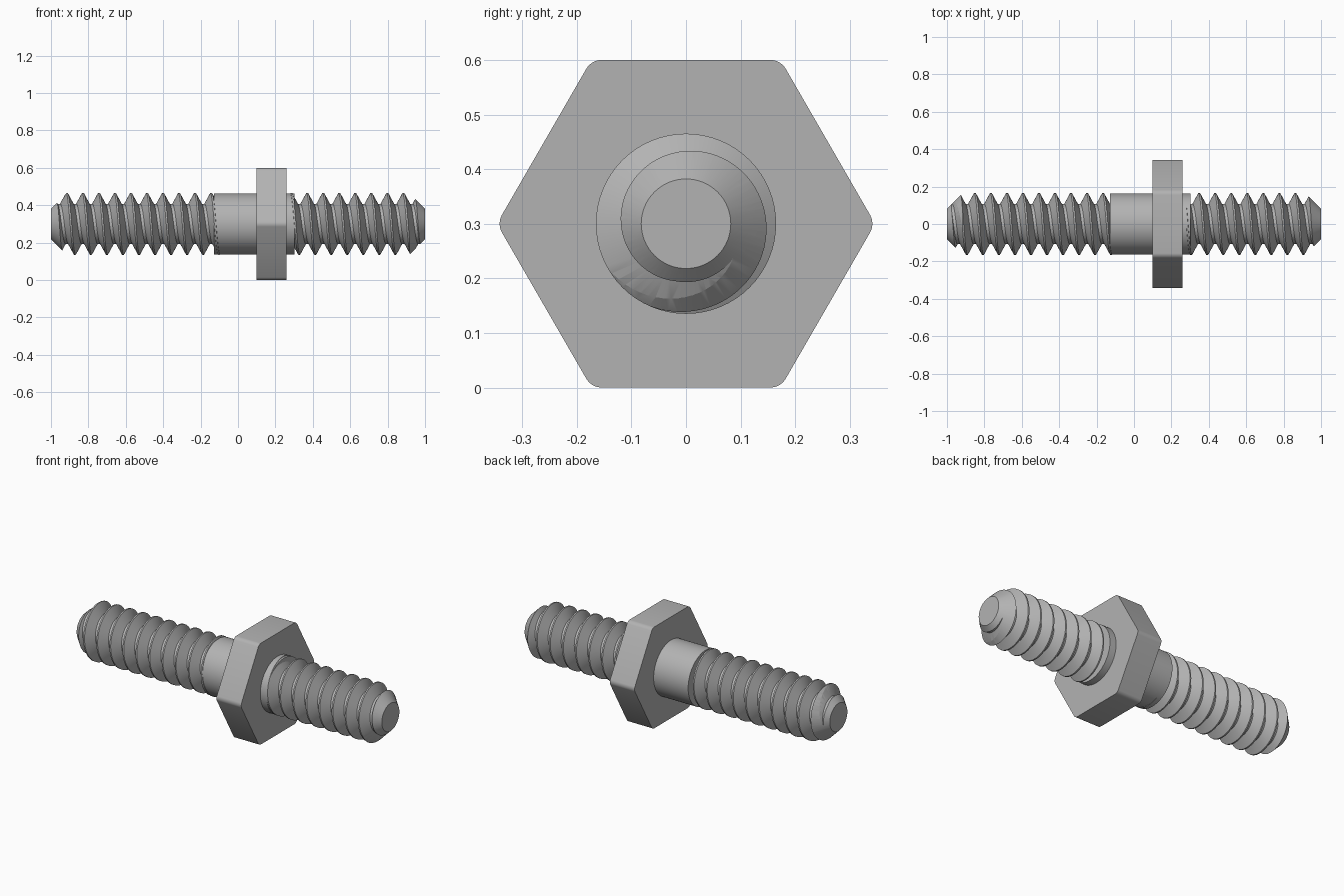
import bpy, bmesh, math
from mathutils import Matrix

AXIS_Z = 0.3
PITCH = 0.0857
CREST, ROOT, TIP = 0.165, 0.107, 0.082
STEPS = 64

if "Cube" in bpy.data.objects:
    bpy.data.objects.remove(bpy.data.objects["Cube"], do_unlink=True)

steel = bpy.data.materials.new("steel_grey")
steel.use_nodes = True
steel.diffuse_color = (0.45, 0.45, 0.45, 1)
steel.node_tree.nodes["Principled BSDF"].inputs["Base Color"].default_value = steel.diffuse_color


def finish(name, bm, angle=30):
    bmesh.ops.recalc_face_normals(bm, faces=bm.faces)
    mesh = bpy.data.meshes.new(name)
    bm.to_mesh(mesh)
    bm.free()
    mesh.materials.append(steel)
    ob = bpy.data.objects.new(name, mesh)
    bpy.context.collection.objects.link(ob)
    ob.location.z = AXIS_Z
    activate(ob)
    bpy.ops.object.shade_smooth_by_angle(angle=math.radians(angle))
    return ob


def activate(ob):
    bpy.ops.object.select_all(action='DESELECT')
    ob.select_set(True)
    bpy.context.view_layer.objects.active = ob


def lathe(name, profile, sides=STEPS):
    """Closed solid turned about x from (x, radius) points."""
    bm = bmesh.new()
    rings = [[bm.verts.new((x, r * math.cos(a), r * math.sin(a)))
              for a in (math.tau * k / sides for k in range(sides))] for x, r in profile]
    for a, b in zip(rings, rings[1:]):
        for k in range(sides):
            n = (k + 1) % sides
            bm.faces.new((a[k], a[n], b[n], b[k]))
    bm.faces.new(rings[0])
    bm.faces.new(rings[-1])
    return finish(name, bm)


def threaded_rod(name, lo, hi, crest_x, blank_profile):
    """Right-hand helical thread, trimmed to a turned blank with a chamfered tip."""
    # tooth section across one pitch: crest flat, flank, root flat, flank
    tooth = [(-0.05, CREST), (0.05, CREST), (0.41, ROOT), (0.59, ROOT), (0.95, CREST)]
    turns = math.ceil((hi - lo) / PITCH) + 5
    start = crest_x - PITCH * (math.ceil((crest_x - lo) / PITCH) + 3)
    bm = bmesh.new()
    rows = []
    for i in range(turns * STEPS + 1):
        a = math.tau * i / STEPS + math.pi / 2
        rows.append([bm.verts.new((start + PITCH * (i / STEPS + u), r * math.cos(a), r * math.sin(a)))
                     for u, r in tooth])
    for p, q in zip(rows, rows[1:]):
        for k in range(len(tooth) - 1):
            bm.faces.new((p[k], p[k + 1], q[k + 1], q[k]))
    bmesh.ops.remove_doubles(bm, verts=bm.verts, dist=1e-5)
    # square off both ends and cap them
    for x, nx in ((lo - 0.01, -1), (hi + 0.01, 1)):
        bmesh.ops.bisect_plane(bm, geom=bm.verts[:] + bm.edges[:] + bm.faces[:], dist=1e-6,
                               plane_co=(x, 0, 0), plane_no=(nx, 0, 0), clear_outer=True)
        rim = [e for e in bm.edges if e.is_boundary and all(abs(v.co.x - x) < 1e-4 for v in e.verts)]
        bmesh.ops.holes_fill(bm, edges=rim, sides=0)
    rod = finish(name, bm)
    blank = lathe(name + "_blank", blank_profile)
    blank.hide_render = True
    activate(rod)
    trim = rod.modifiers.new("trim", 'BOOLEAN')
    trim.operation, trim.solver, trim.object = 'INTERSECT', 'EXACT', blank
    bpy.ops.object.modifier_apply(modifier=trim.name)
    bpy.data.objects.remove(blank, do_unlink=True)
    bpy.ops.object.shade_smooth_by_angle(angle=math.radians(30))


# threaded ends with chamfered tips
WIDE = 0.18
CHAMFER = WIDE - TIP
threaded_rod("long_thread", -1, -0.1, -0.915,
             [(-1, TIP), (-1 + CHAMFER, WIDE), (-0.1, WIDE)])
threaded_rod("short_thread", 0.28, 1, 0.37,
             [(0.28, WIDE), (1 - CHAMFER, WIDE), (1, TIP)])

# plain collar
lathe("collar", [(-0.128, 0.163), (0.302, 0.163)])

# hexagonal nut with softly rounded corners
bm = bmesh.new()
bmesh.ops.create_cone(bm, cap_ends=True, segments=6, radius1=0.3464, radius2=0.3464, depth=0.162)
side = [v.co.copy() for v in bm.verts]
spin = 0 if any(abs(c.y) < 1e-4 for c in side) else math.pi / 6
bmesh.ops.rotate(bm, verts=bm.verts, matrix=Matrix.Rotation(spin, 3, 'Z'))
corners = [e for e in bm.edges if abs(e.verts[0].co.z - e.verts[1].co.z) > 0.1]
bmesh.ops.bevel(bm, geom=corners, offset=0.017, segments=4, profile=0.5, affect='EDGES')
# stand the axis along x with corners pointing to +y and -y
bmesh.ops.transform(bm, verts=bm.verts, matrix=Matrix(((0, 0, 1, 0.179), (1, 0, 0, 0), (0, 1, 0, 0), (0, 0, 0, 1))))
finish("hex_nut", bm, 25)
